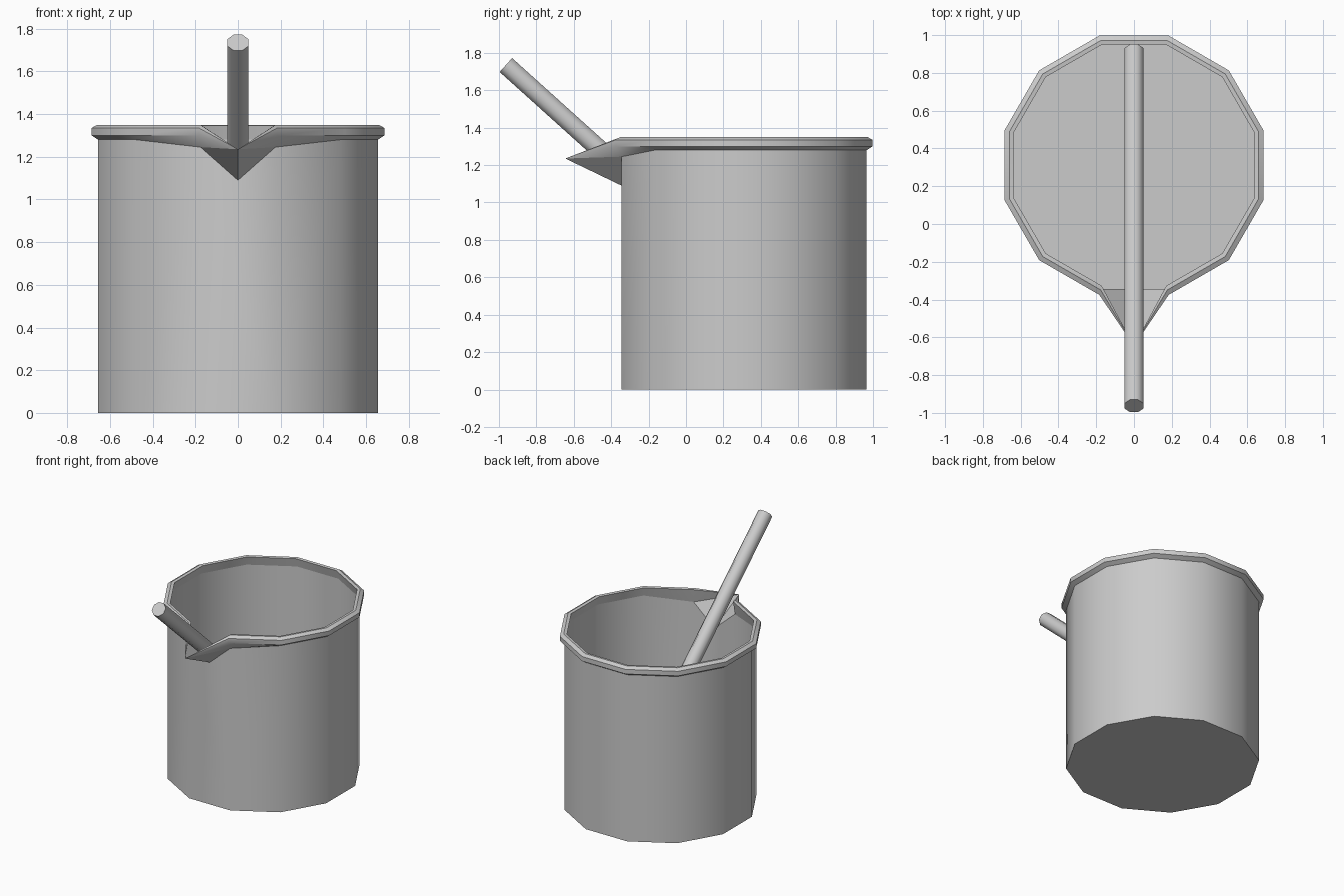
import bpy, bmesh
from math import radians, cos, sin
from mathutils import Vector

if "Cube" in bpy.data.objects:
    bpy.data.objects.remove(bpy.data.objects["Cube"])

N, CY = 12, 0.311          # wall sides, beaker centre in y
TIP = (0, -0.645, 1.235)   # pouring tip
NOTCH = (0, CY - 0.655, 1.09)


def ring_point(apothem, k, z):
    a = radians(-75 + 30 * k)
    r = apothem / cos(radians(15))
    return (r * cos(a), CY + r * sin(a), z)


def finish(name, bm, recalc=True):
    if recalc:
        bmesh.ops.recalc_face_normals(bm, faces=bm.faces[:])
    me = bpy.data.meshes.new(name)
    bm.to_mesh(me)
    bm.free()
    ob = bpy.data.objects.new(name, me)
    bpy.context.collection.objects.link(ob)
    bpy.ops.object.select_all(action='DESELECT')
    ob.select_set(True)
    bpy.context.view_layer.objects.active = ob
    bpy.ops.object.shade_smooth_by_angle(angle=radians(35))
    return ob


def end_z(k, low):         # rim dips where it meets the spout
    return low if k in (0, N - 1) else 1.28


# Beaker wall and floor, with a V notch in the front facet
bm = bmesh.new()
bot = [bm.verts.new(ring_point(0.655, k, 0)) for k in range(N)]
top = [bm.verts.new(ring_point(0.655, k, end_z(k, 1.245))) for k in range(N)]
for k in range(N - 1):
    bm.faces.new((bot[k], bot[k + 1], top[k + 1], top[k]))
bm.faces.new((bot[-1], bot[0], top[0], bm.verts.new(NOTCH), top[-1]))
bm.faces.new(bot[::-1])
finish("beaker_body", bm)

# Rim: profile swept round eleven sides, both ends drawn out to the tip
profile = [(0.655, None), (0.686, 1.30), (0.686, 1.335), (0.66, 1.35), (0.638, 1.347)]
P = len(profile)
bm = bmesh.new()
rings = [[bm.verts.new(ring_point(a, k, end_z(k, 1.245) if z is None else z))
          for a, z in profile] for k in range(N)]
for r0, r1 in zip(rings, rings[1:]):
    for i in range(P):
        j = (i + 1) % P
        bm.faces.new((r0[i], r1[i], r1[j], r0[j]))
for r in (rings[0], rings[-1]):
    tip = bm.verts.new(TIP)
    for i in range(P):
        bm.faces.new((r[i], r[(i + 1) % P], tip))
finish("rim", bm)

# Spout underside: two triangles from tip to notch
bm = bmesh.new()
t, v = bm.verts.new(TIP), bm.verts.new(NOTCH)
right = bm.verts.new(ring_point(0.655, 0, 1.245))
left = bm.verts.new(ring_point(0.655, N - 1, 1.245))
bm.faces.new((t, v, right))
bm.faces.new((t, left, v))
finish("spout", bm, False)

# Stirring rod leaning from the back of the floor out over the spout
a, b = Vector((0, 0.918, 0.04)), Vector((0, -0.963, 1.735))
bpy.ops.mesh.primitive_cylinder_add(vertices=8, radius=0.054, depth=(b - a).length)
rod = bpy.context.object
rod.name = "stirring_rod"
# roll by half a side so a flat faces up
for vert in rod.data.vertices:
    x, y, _ = vert.co
    c, s = cos(radians(22.5)), sin(radians(22.5))
    vert.co.x, vert.co.y = c * x - s * y, s * x + c * y
rod.location = (a + b) / 2
rod.rotation_euler = (Vector((0, 0, 1)).angle(b - a), 0, 0)
bpy.ops.object.shade_smooth_by_angle(angle=radians(50))
